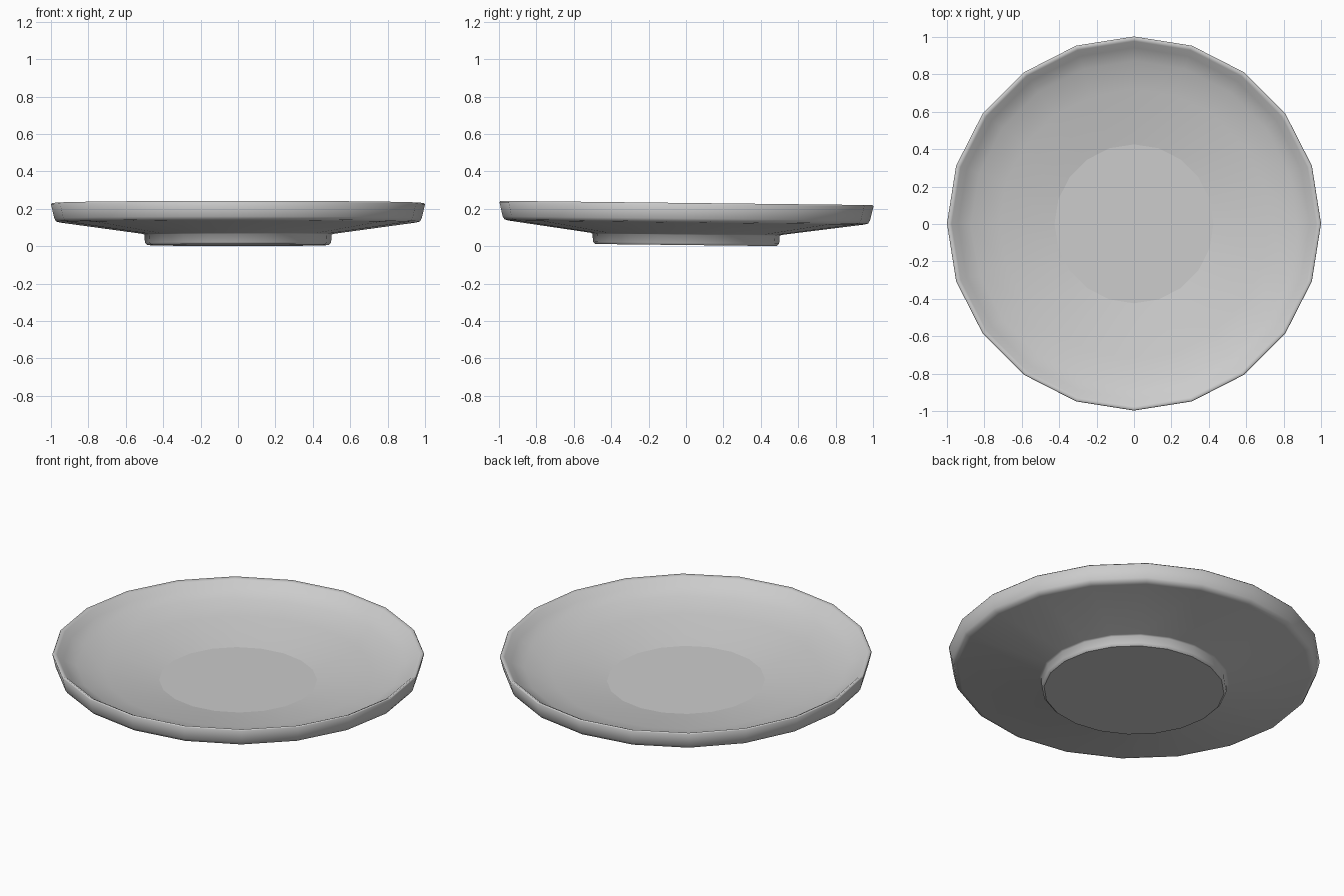
import bpy, bmesh, math
from mathutils import Matrix

if "Cube" in bpy.data.objects:
    bpy.data.objects.remove(bpy.data.objects["Cube"])

SIDES = 20

# Profile (radius, height): foot, underside, outer wall, lip, inner slope, floor
PROFILE = [
    (0.485, 0.0), (0.498, 0.012), (0.50, 0.055), (0.512, 0.06),
    (0.95, 0.12), (0.972, 0.126), (0.982, 0.142), (1.0, 0.218),
    (0.994, 0.225), (0.975, 0.216), (0.94, 0.185), (0.87, 0.15),
    (0.72, 0.115), (0.425, 0.066),
]


def lathe(name, profile, sides):
    bm = bmesh.new()
    rings = []
    for r, z in profile:
        ring = []
        for i in range(sides):
            a = 2 * math.pi * i / sides
            ring.append(bm.verts.new((r * math.cos(a), r * math.sin(a), z)))
        rings.append(ring)
    for lo, hi in zip(rings, rings[1:]):
        for i in range(sides):
            j = (i + 1) % sides
            bm.faces.new((lo[i], lo[j], hi[j], hi[i]))
    for f in bm.faces:
        f.smooth = True
    # Flat foot base and flat dish floor, with sharp borders
    caps = [bm.faces.new(rings[0][::-1]), bm.faces.new(rings[-1])]
    for cap in caps:
        for e in cap.edges:
            e.smooth = False
    # The dish leans very slightly towards the back
    bm.transform(Matrix.Translation((0, 0, 0.006)) @ Matrix.Rotation(-0.0115, 4, 'X'))
    me = bpy.data.meshes.new(name)
    bm.to_mesh(me)
    bm.free()
    ob = bpy.data.objects.new(name, me)
    bpy.context.collection.objects.link(ob)
    return ob


plate = lathe("plate", PROFILE, SIDES)
